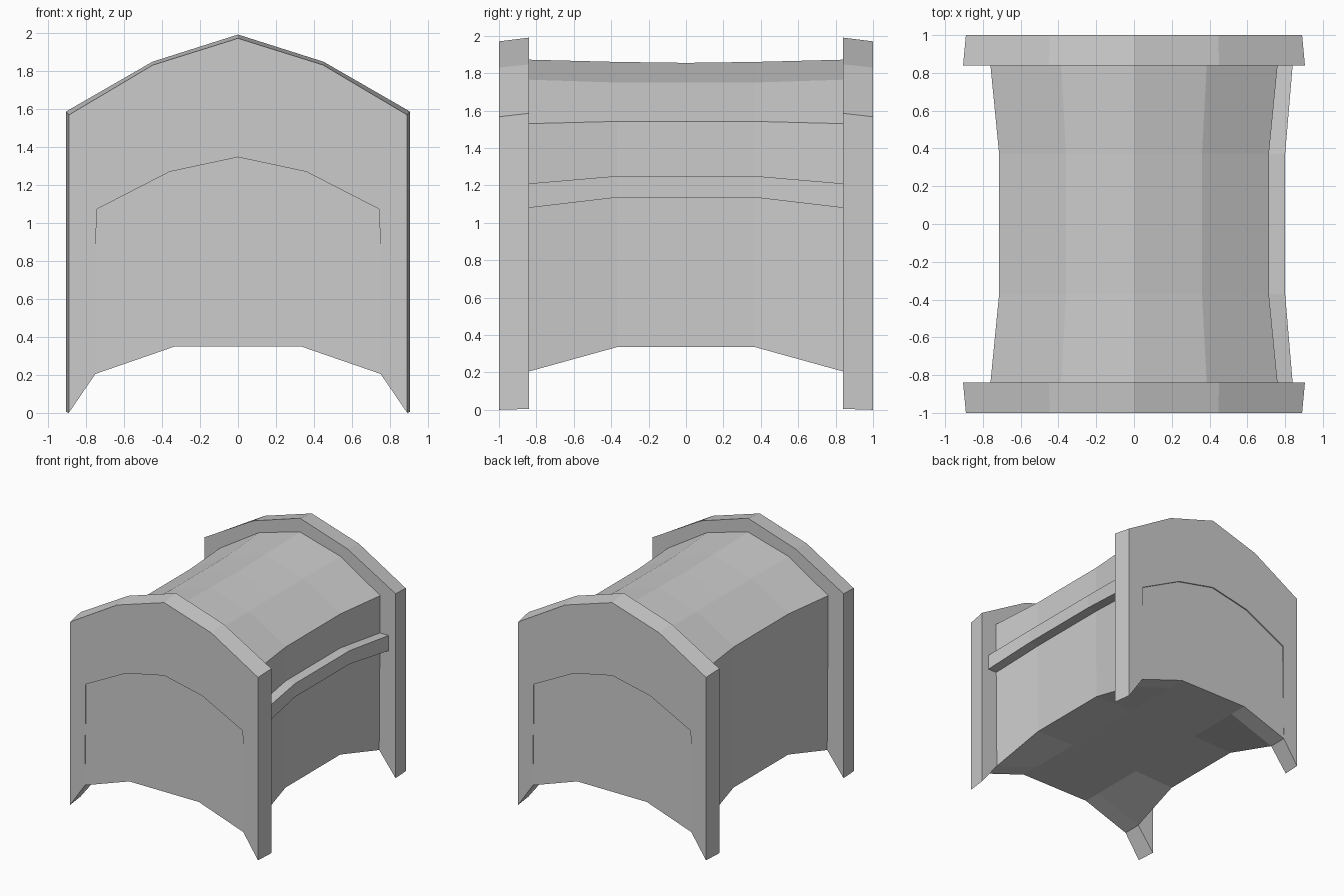
import bpy, bmesh

if "Cube" in bpy.data.objects:
    bpy.data.objects.remove(bpy.data.objects["Cube"])

def make_object(name, bm):
    bmesh.ops.remove_doubles(bm, verts=bm.verts, dist=0.0005)
    bmesh.ops.recalc_face_normals(bm, faces=bm.faces)
    me = bpy.data.meshes.new(name)
    bm.to_mesh(me)
    bm.free()
    ob = bpy.data.objects.new(name, me)
    bpy.context.collection.objects.link(ob)
    return ob

def bridge(bm, rings, closed=True):
    for a, b in zip(rings, rings[1:]):
        n = len(a)
        for i in range(n if closed else n - 1):
            j = (i + 1) % n
            pts = []
            for v in (a[i], a[j], b[j], b[i]):
                if v not in pts:
                    pts.append(v)
            if len(pts) > 2:
                bm.faces.new([bm.verts.new(p) for p in pts])

def section(y, foot, eave, shoulder, ridge, corner, arch):
    """Half profile (x, z) mirrored into a closed ring at y."""
    right = [arch, corner, foot, eave, shoulder]
    pts = right + [(0, ridge)] + [(-x, z) for x, z in reversed(right)]
    return [(x, y, z) for x, z in pts]

# Body shell with flared end panels, lofted front to back
CORNER, ARCH = (0.75, 0.205), (0.33, 0.35)
def outer(y):
    return section(y, (0.89, 0), (0.89, 1.567), (0.447, 1.83), 1.97, CORNER, ARCH)
def inner(y):
    return section(y, (0.905, 0.005), (0.905, 1.585), (0.45, 1.847), 1.99, CORNER, ARCH)
def end(y):
    return section(y, CORNER, (0.76, 1.53), (0.385, 1.765), 1.872, CORNER, ARCH)
def waist(y, ridge):
    return section(y, (0.71, 0.335), (0.714, 1.542), (0.36, 1.75), ridge, (0.71, 0.335), ARCH)

bm = bmesh.new()
bridge(bm, [outer(-1), inner(-0.84), end(-0.84), waist(-0.37, 1.86), waist(0, 1.855),
            waist(0.37, 1.86), end(0.84), inner(0.84), outer(1)])

# End faces, each with a shallow recessed field that fades out at the bottom arch
half = [CORNER, (0.745, 1.07), (0.36, 1.268)]
field = half + [(0, 1.345)] + [(-x, z) for x, z in reversed(half)]
for s in (-1, 1):
    rim = [(x, s, z) for x, z in field]
    floor = [(x, s * (0.99 if z > 0.3 else 1), z) for x, z in field]
    bridge(bm, [rim, floor], closed=False)
    panel = outer(s)[2:-2]
    bm.faces.new([bm.verts.new(p) for p in panel + rim[::-1]])
    low = [(-0.33, s, 0.35), (0.33, s, 0.35)]
    bm.faces.new([bm.verts.new(p) for p in floor + low])
make_object("covered_body", bm)

# Side rail, on the right side only
bm = bmesh.new()
rings = []
for y, x0, x1, z0, z1 in ((-0.84, 0.74, 0.84, 1.08, 1.21), (-0.37, 0.70, 0.80, 1.135, 1.25),
                          (0.37, 0.70, 0.80, 1.135, 1.25), (0.84, 0.74, 0.84, 1.08, 1.21)):
    rings.append([(x0, y, z0), (x1, y, z0), (x1, y, z1), (x0, y, z1)])
bridge(bm, rings)
for r in (rings[0], rings[-1]):
    bm.faces.new([bm.verts.new(p) for p in r])
make_object("side_rail", bm)
